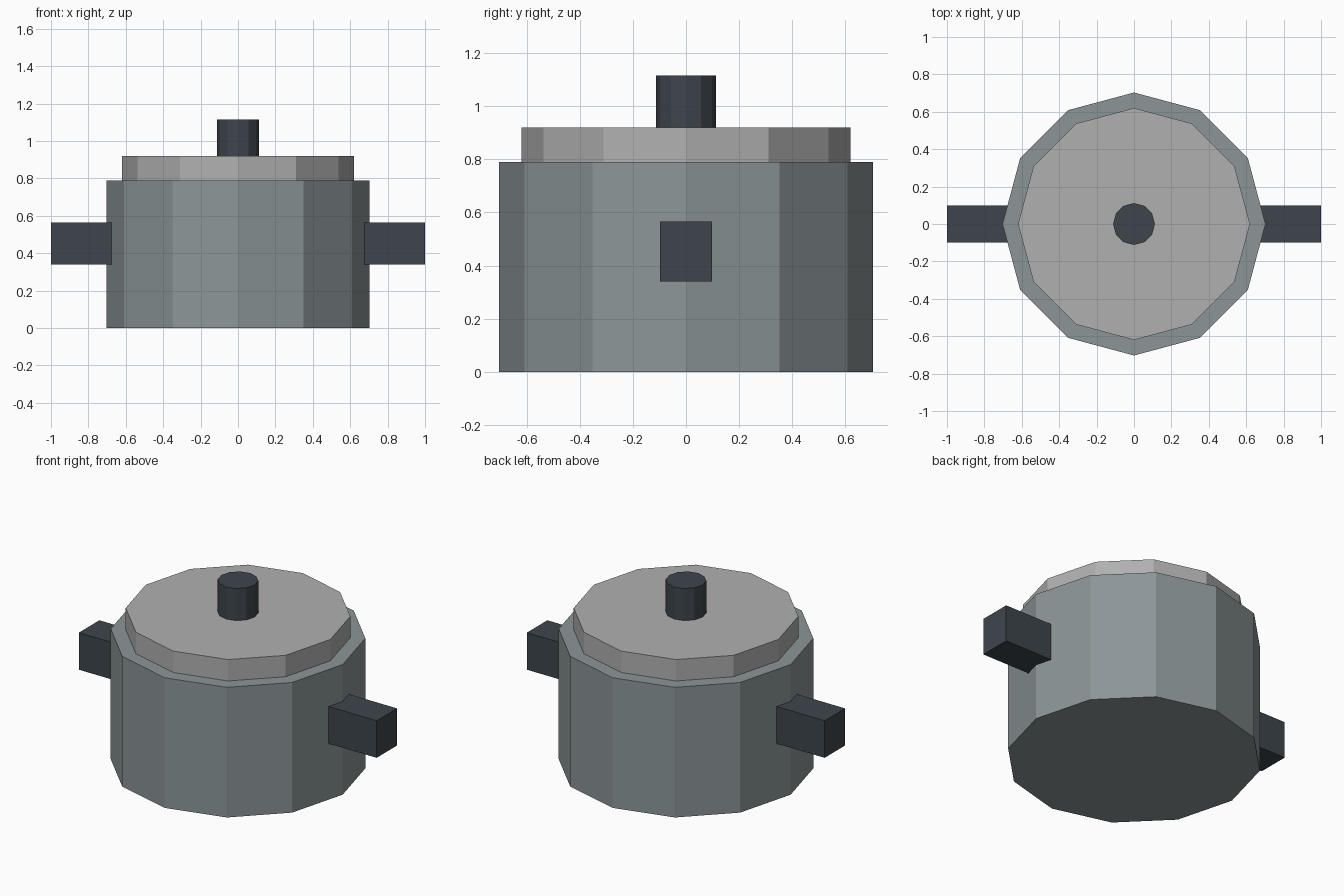
import bpy

if "Cube" in bpy.data.objects:
    bpy.data.objects.remove(bpy.data.objects["Cube"])


def material(name, rgb):
    mat = bpy.data.materials.new(name)
    mat.diffuse_color = (*rgb, 1)
    mat.use_nodes = True
    mat.node_tree.nodes["Principled BSDF"].inputs["Base Color"].default_value = mat.diffuse_color
    return mat


steel = material("steel", (0.26, 0.30, 0.31))
lid_metal = material("lid_metal", (0.44, 0.435, 0.435))
dark = material("dark_plastic", (0.048, 0.06, 0.073))


def drum(name, radius, z0, z1, mat):
    """Flat-shaded twelve-sided cylinder between two heights."""
    bpy.ops.mesh.primitive_cylinder_add(
        vertices=12, radius=radius, depth=z1 - z0, location=(0, 0, (z0 + z1) / 2))
    obj = bpy.context.object
    obj.name = name
    obj.data.materials.append(mat)


# Pot body, lid and knob, each slightly sunk into the one below
drum("pot_body", 0.703, 0, 0.79, steel)
drum("lid", 0.62, 0.77, 0.92, lid_metal)
drum("lid_knob", 0.112, 0.90, 1.115, dark)

# Block handles on both sides, inner ends buried in the body
for side, name in ((-1, "left_handle"), (1, "right_handle")):
    bpy.ops.mesh.primitive_cube_add(size=1, location=(side * 0.80, 0, 0.453))
    handle = bpy.context.object
    handle.name = name
    handle.scale = (0.40, 0.196, 0.225)
    bpy.ops.object.transform_apply(location=False, rotation=False, scale=True)
    handle.data.materials.append(dark)
